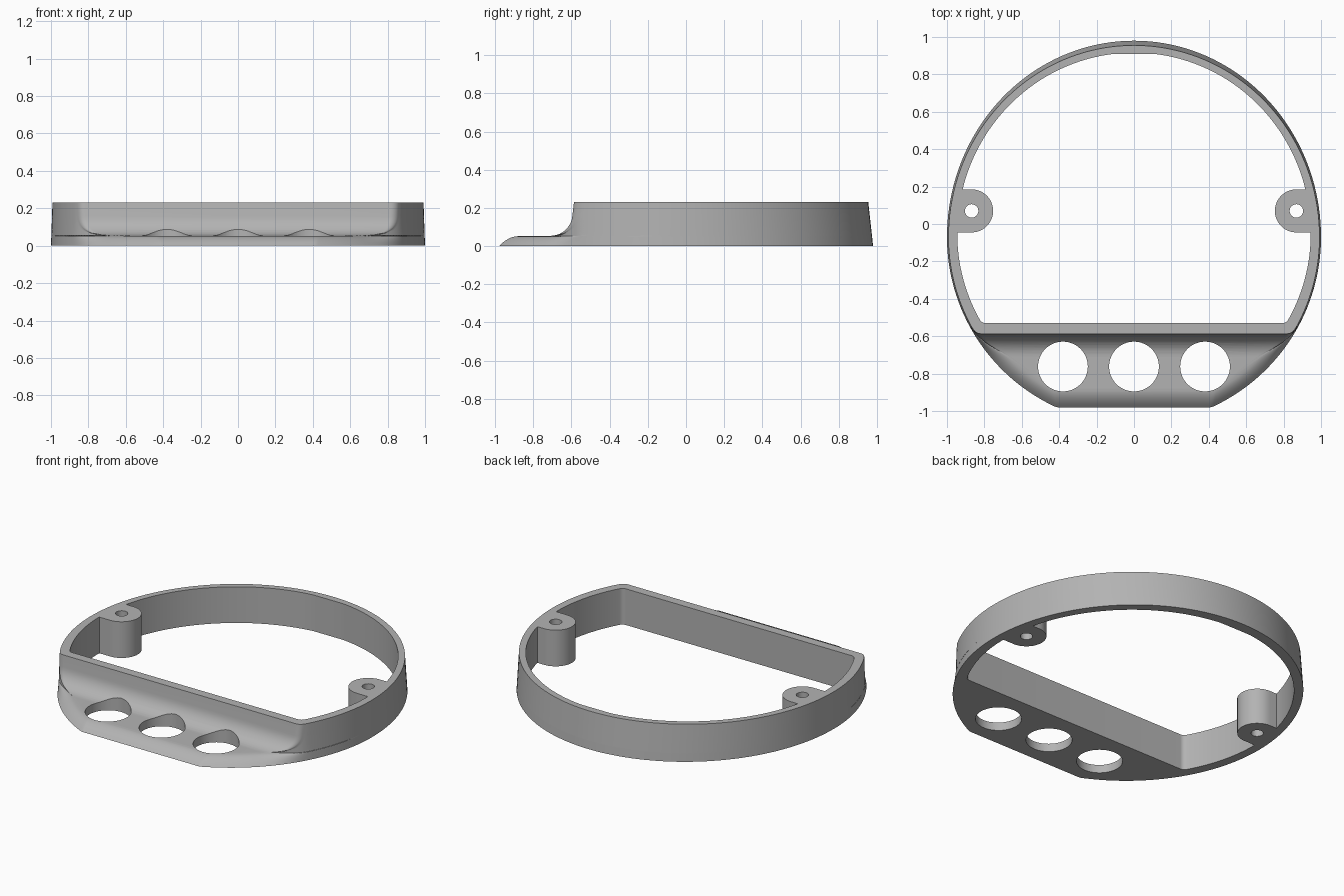
import bpy
import bmesh
from math import sin, cos, pi, sqrt, atan2, radians

cube = bpy.data.objects.get("Cube")
if cube:
    bpy.data.objects.remove(cube, do_unlink=True)

grey = bpy.data.materials.new("plain grey")
grey.use_nodes = True
colour = (0.45, 0.45, 0.45, 1)
grey.diffuse_color = colour
grey.node_tree.nodes["Principled BSDF"].inputs["Base Color"].default_value = colour

HEIGHT = 0.23


def half_outline(radius, rise, centre_y, front_y, corner, inset=0, steps=40):
    """Right half of a round outline cut by a straight front with filleted corners."""
    def shrink(angle):
        w = min(max((-angle - 0.5) / 0.3, 0), 1)
        return radius - inset * w * w * (3 - 2 * w)

    cy = front_y + corner
    end = atan2(cy - centre_y, sqrt(radius ** 2 - (cy - centre_y) ** 2))
    for _ in range(4):
        cx = sqrt((shrink(end) - corner) ** 2 - (cy - centre_y) ** 2)
        end = atan2(cy - centre_y, cx)
    pts = [(0, front_y)]
    for i in range(9):
        a = -pi / 2 + (end + pi / 2) * i / 8
        pts.append((cx + corner * cos(a), cy + corner * sin(a)))
    for i in range(1, steps + 1):
        a = end * (1 - i / steps)
        pts.append((shrink(a) * cos(a), centre_y + shrink(a) * sin(a)))
    for i in range(1, steps + 1):
        a = pi / 2 * i / steps
        pts.append((radius * cos(a), centre_y + rise * sin(a)))
    pts[-1] = (0, pts[-1][1])
    return pts


def mirrored(half):
    return half + [(-x, y) for x, y in reversed(half[1:-1])]


def loft(name, levels):
    """Closed solid through (z, outline) levels."""
    bm = bmesh.new()
    rings = [[bm.verts.new((x, y, z)) for x, y in pts] for z, pts in levels]
    for low, high in zip(rings, rings[1:]):
        n = len(low)
        for i in range(n):
            j = (i + 1) % n
            bm.faces.new((low[i], low[j], high[j], high[i]))
    bm.faces.new(rings[0][::-1])
    bm.faces.new(rings[-1])
    mesh = bpy.data.meshes.new(name)
    bm.to_mesh(mesh)
    bm.free()
    obj = bpy.data.objects.new(name, mesh)
    bpy.context.collection.objects.link(obj)
    mesh.materials.append(grey)
    return obj


def prism(name, pts):
    return loft(name, [(-0.1, pts), (HEIGHT + 0.1, pts)])


def circle(x, y, r, n):
    return [(x + r * cos(2 * pi * i / n), y + r * sin(2 * pi * i / n)) for i in range(n)]


# Side profile of the front: rounded lip, flat shelf, concave sweep, wall
profile = []
for i in range(7):
    u = i / 6
    profile.append((-0.98 + 0.1 * u, 0.052 * (1 - (1 - u) ** 2), 0.08 * u))
for i in range(11):
    a = radians(85) * i / 10
    profile.append((-0.71 + 0.115 * sin(a), 0.169 - 0.115 * cos(a), 0.08))
profile.append((-0.587, HEIGHT, 0.08))

levels = []
for front_y, z, inset in profile:
    taper = max(z - 0.052, 0) / (HEIGHT - 0.052)
    radius = 1 - 0.002 * min(z / 0.052, 1) - 0.006 * taper
    rise = 1.05 - 0.005 * min(z / 0.052, 1) - 0.02 * taper
    levels.append((z, mirrored(half_outline(radius, rise, -0.07, front_y, 0.05, inset))))
frame = loft("bezel_frame", levels)

# Inner opening, notched around the two screw bosses
BOSS_X, BOSS_Y, BOSS_R = 0.868, 0.07, 0.115
inner = [(x, min(y, 0.91)) for x, y in half_outline(0.945, 0.966, -0.05, -0.53, 0.035)]
low_y, high_y = BOSS_Y - BOSS_R, BOSS_Y + BOSS_R
below = [p for p in inner if p[1] < low_y - 0.004]
above = [p for p in inner if p[1] > high_y + 0.004]
boss = [(BOSS_X - BOSS_R * sin(pi * i / 24), BOSS_Y - BOSS_R * cos(pi * i / 24)) for i in range(25)]
notch = [(0.944, low_y)] + boss + [(0.916, high_y)]
cutters = [prism("opening_cutter", mirrored(below + notch + above))]

# Screw holes and the three round shelf holes
for side in (-1, 1):
    cutters.append(prism("screw_hole_cutter", circle(side * BOSS_X, BOSS_Y, 0.036, 24)))
for x in (-0.38, 0, 0.38):
    cutters.append(prism("shelf_hole_cutter", circle(x, -0.762, 0.133, 64)))

bpy.ops.object.select_all(action="DESELECT")
frame.select_set(True)
bpy.context.view_layer.objects.active = frame
for cutter in cutters:
    cutter.hide_render = True
    mod = frame.modifiers.new("cut", "BOOLEAN")
    mod.operation = "DIFFERENCE"
    mod.solver = "EXACT"
    mod.object = cutter
    bpy.ops.object.modifier_apply(modifier=mod.name)
    bpy.data.objects.remove(cutter, do_unlink=True)

bpy.ops.object.shade_smooth_by_angle(angle=radians(30))
